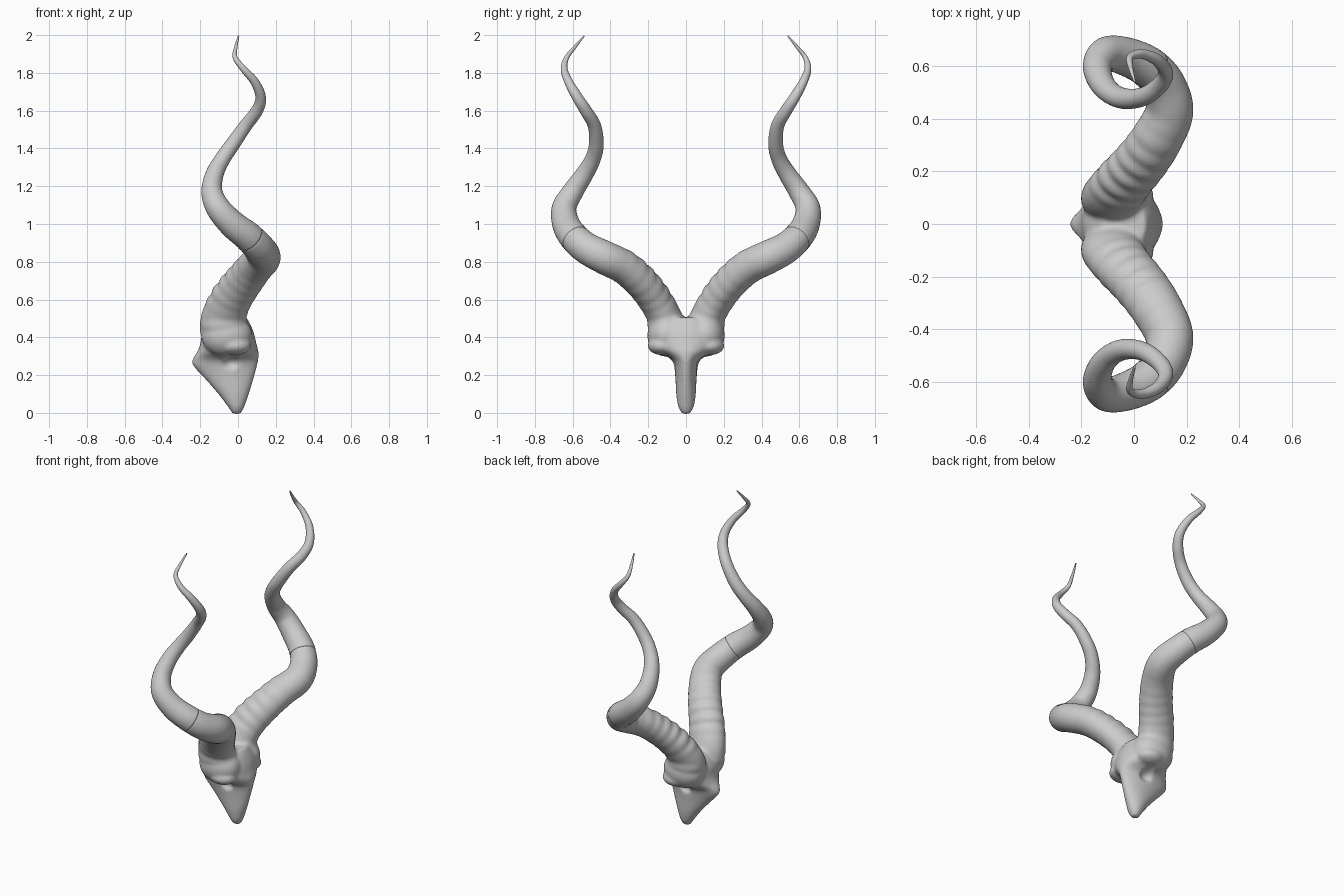
import bpy, bmesh, math
from mathutils import Vector, Matrix

if "Cube" in bpy.data.objects:
    bpy.data.objects.remove(bpy.data.objects["Cube"])

# Horn centre line: x, y, z, radius
PATH = [(-.085, .085, .41, .100), (-.078, .11, .50, .104), (-.037, .165, .60, .100),
        (.025, .235, .69, .097), (.088, .325, .77, .094), (.135, .43, .822, .090),
        (.112, .527, .872, .084), (.055, .594, .932, .079), (-.03, .635, 1.0, .073),
        (-.105, .645, 1.085, .065), (-.138, .60, 1.17, .056), (-.125, .54, 1.26, .048),
        (-.085, .495, 1.34, .042), (-.03, .475, 1.42, .039), (.04, .485, 1.52, .035),
        (.10, .53, 1.60, .032), (.12, .575, 1.67, .028), (.09, .62, 1.75, .023),
        (.03, .645, 1.82, .018), (-.015, .632, 1.88, .013), (-.012, .59, 1.935, .009),
        (.003, .54, 1.995, .004)]
STEPS = 14
SPLIT = 7 * STEPS  # the horn below this sample is fused with the skull


def make_object(name, bm):
    bmesh.ops.recalc_face_normals(bm, faces=bm.faces)
    for f in bm.faces:
        f.smooth = True
    mesh = bpy.data.meshes.new(name)
    bm.to_mesh(mesh)
    bm.free()
    ob = bpy.data.objects.new(name, mesh)
    bpy.context.collection.objects.link(ob)
    return ob


def skin(bm, rings):
    loops = [[bm.verts.new(p) for p in ring] for ring in rings]
    n = len(loops[0])
    for a, b in zip(loops, loops[1:]):
        for i in range(n):
            bm.faces.new((a[i], a[(i + 1) % n], b[(i + 1) % n], b[i]))
    bm.faces.new(loops[0][::-1])
    bm.faces.new(loops[-1])


def ellipsoid(bm, centre, radii):
    m = Matrix.Translation(centre) @ Matrix.Diagonal((*radii, 1))
    bmesh.ops.create_uvsphere(bm, u_segments=32, v_segments=20, radius=1, matrix=m)


def spline(points, steps):
    pts = [Vector(p) for p in points]
    pts = [2 * pts[0] - pts[1]] + pts + [2 * pts[-1] - pts[-2]]
    out = []
    for a, b, c, d in zip(pts, pts[1:], pts[2:], pts[3:]):
        for k in range(steps):
            t = k / steps
            out.append(.5 * (2 * b + (c - a) * t + (2 * a - 5 * b + 4 * c - d) * t * t
                             + (3 * b - a - 3 * c + d) * t ** 3))
    return out + [pts[-2]]


# Spiral horn rings: oval ridged base fading into a smooth round tip
samples = spline(PATH, STEPS)
horn, length = [], 0
for i, s in enumerate(samples):
    p = s.xyz
    tangent = (samples[min(i + 1, len(samples) - 1)].xyz - samples[max(i - 1, 0)].xyz).normalized()
    if i:
        length += (p - samples[i - 1].xyz).length
    u = Vector((1, 0, 0))
    u = (u - tangent * u.dot(tangent)).normalized()
    v = tangent.cross(u)
    oval = .16 * max(0, 1 - length / .65)
    fade = min(1, max(0, (length - .12) / .08)) * min(1, max(0, (.58 - length) / .25))
    wave = abs(math.sin(math.pi * length / .066)) - .6
    ring = []
    for k in range(36):
        a = math.tau * k / 36
        n = u * math.cos(a) + v * math.sin(a)
        side = .2 + .8 * max(0, n.dot(Vector((-.5, -.45, .74))))
        r = s.w * (1 + .15 * fade * wave * side)
        ring.append(p + u * (r * math.cos(a) * (1 + oval)) + v * (r * math.sin(a) * (1 - oval)))
    horn.append(ring)

# Upper horns
bm = bmesh.new()
skin(bm, horn[SPLIT - 2:])
upper = make_object("upper_horns", bm)
mirror = upper.modifiers.new("mirror", 'MIRROR')
mirror.use_axis = (False, True, False)

# Skull: lofted snout and cranium (back x, front x, half width, z)
SECTIONS = [(-.03, .015, .02, -.006), (-.052, .033, .041, .03), (-.105, .058, .052, .10),
            (-.175, .083, .056, .18), (-.238, .102, .064, .25), (-.240, .109, .082, .285),
            (-.215, .109, .14, .325), (-.20, .098, .172, .365), (-.19, .085, .182, .42),
            (-.16, .065, .15, .47), (-.12, .045, .10, .505)]
bm = bmesh.new()
rings = []
for x0, x1, w, z in spline(SECTIONS, 5):
    rings.append([Vector(((x0 + x1) / 2 + (x1 - x0) / 2 * math.cos(math.tau * k / 32),
                          w * math.sin(math.tau * k / 32), z)) for k in range(32)])
skin(bm, rings)

# Brow flanges and ridged horn bases
for side in (1, -1):
    ellipsoid(bm, (-.06, side * .10, .41), (.135, .105, .115))
    ellipsoid(bm, (-.075, side * .105, .47), (.125, .10, .10))
    ellipsoid(bm, (-.02, side * .125, .355), (.09, .078, .05))
    skin(bm, [[Vector((p.x, side * p.y, p.z)) for p in ring] for ring in horn[:SPLIT]])
skull = make_object("skull_and_horn_bases", bm)

# Eye hollows cut under the brows
bm = bmesh.new()
for side in (1, -1):
    ellipsoid(bm, (-.035, side * .15, .258), (.075, .11, .052))
cutter = make_object("eye_hollow_cutter", bm)
cutter.hide_render = True
cutter.hide_viewport = True


def remesh(size):
    m = skull.modifiers.new("remesh", 'REMESH')
    m.mode = 'VOXEL'
    m.voxel_size = size
    m.use_smooth_shade = True


remesh(.008)
cut = skull.modifiers.new("eye_hollows", 'BOOLEAN')
cut.operation = 'DIFFERENCE'
cut.object = cutter
remesh(.008)
soft = skull.modifiers.new("soften", 'SMOOTH')
soft.factor = .5
soft.iterations = 9
